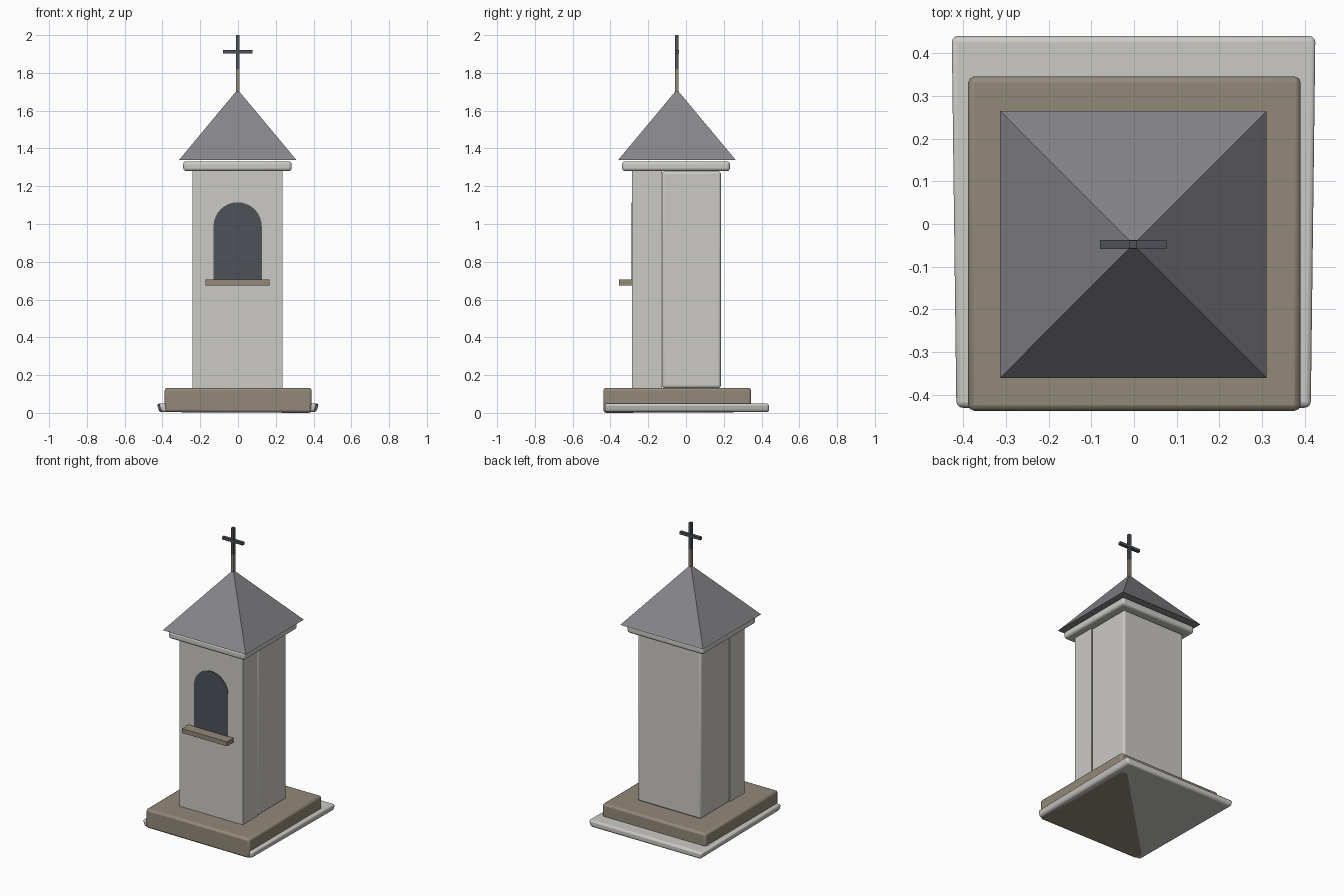
import bpy, bmesh, math

if "Cube" in bpy.data.objects:
    bpy.data.objects.remove(bpy.data.objects["Cube"])


def material(name, rgb):
    m = bpy.data.materials.new(name)
    m.diffuse_color = (*rgb, 1)
    m.use_nodes = True
    m.node_tree.nodes["Principled BSDF"].inputs["Base Color"].default_value = m.diffuse_color
    return m


PLASTER = material("pale plaster", (0.60, 0.59, 0.56))
STONE = material("tan stone", (0.29, 0.25, 0.19))
SLATE = material("roof slate", (0.24, 0.235, 0.255))
IRON = material("dark iron", (0.075, 0.084, 0.097))


def finish(name, bm, mat):
    bmesh.ops.recalc_face_normals(bm, faces=bm.faces)
    me = bpy.data.meshes.new(name)
    bm.to_mesh(me)
    bm.free()
    me.materials.append(mat)
    ob = bpy.data.objects.new(name, me)
    bpy.context.collection.objects.link(ob)
    return ob


def box(name, x, y, z, mat, bevel=0.0, segments=3, shape=None):
    """Box from (min, max) ranges, optionally reshaped per vertex and bevelled."""
    bm = bmesh.new()
    bmesh.ops.create_cube(bm, size=1)
    for v in bm.verts:
        v.co = [r[0] + (c + 0.5) * (r[1] - r[0]) for c, r in zip(v.co, (x, y, z))]
        if shape:
            shape(v.co)
    ob = finish(name, bm, mat)
    if bevel:
        mod = ob.modifiers.new("bevel", "BEVEL")
        mod.width = bevel
        mod.segments = segments
        bpy.context.view_layer.objects.active = ob
        ob.select_set(True)
        bpy.ops.object.shade_smooth_by_angle(angle=math.radians(35))
        ob.select_set(False)
    return ob


# Ground slab, undercut a little and narrower to the front
def slab_shape(co):
    if co.z < 0.02:
        co.x *= 0.97
    if co.y < 0:
        co.x *= 0.975


def plinth_shape(co):
    if co.z < 0.05:
        co.z += 0.004 + 0.005 * (co.y - co.x)


box("ground_slab", (-0.43, 0.428), (-0.43, 0.44), (0.004, 0.05), PLASTER, 0.014, shape=slab_shape)
box("plinth", (-0.388, 0.39), (-0.437, 0.345), (0.0, 0.133), STONE, 0.014, 2, plinth_shape)

# Tower: crisp front half and softened back half
box("tower_front", (-0.24, 0.236), (-0.285, -0.128), (0.12, 1.29), PLASTER)
box("tower_back", (-0.24, 0.236), (-0.128, 0.185), (0.132, 1.278), PLASTER, 0.014)

# Arched niche, a thin dark plate on the front
bm = bmesh.new()
cx, r, spring = -0.002, 0.128, 0.987
outline = [(cx - r, 0.70), (cx + r, 0.70)]
outline += [(cx + r * math.cos(math.pi * i / 16), spring + r * math.sin(math.pi * i / 16))
            for i in range(17)]
face = bm.faces.new([bm.verts.new((px, -0.288, pz)) for px, pz in outline])
ext = bmesh.ops.extrude_face_region(bm, geom=[face])
for v in ext["geom"]:
    if isinstance(v, bmesh.types.BMVert):
        v.co.y += 0.006
finish("niche", bm, IRON)

box("niche_sill", (-0.173, 0.166), (-0.355, -0.28), (0.675, 0.705), STONE)
box("cornice", (-0.29, 0.284), (-0.338, 0.233), (1.28, 1.332), PLASTER, 0.016)

# Pyramid roof
bm = bmesh.new()
base = [bm.verts.new(c) for c in ((-0.313, -0.36, 1.338), (0.31, -0.36, 1.338),
                                  (0.31, 0.264, 1.338), (-0.313, 0.264, 1.338))]
apex = bm.verts.new((-0.002, -0.048, 1.712))
bm.faces.new(base)
for i in range(4):
    bm.faces.new((base[i], base[(i + 1) % 4], apex))
finish("roof", bm, SLATE)

# Finial stem and cross
box("finial_stem", (-0.011, 0.007), (-0.057, -0.039), (1.69, 1.82), STONE)
box("cross_post", (-0.011, 0.007), (-0.057, -0.039), (1.82, 2.0), IRON)
box("cross_bar", (-0.08, 0.076), (-0.058, -0.037), (1.902, 1.92), IRON)
